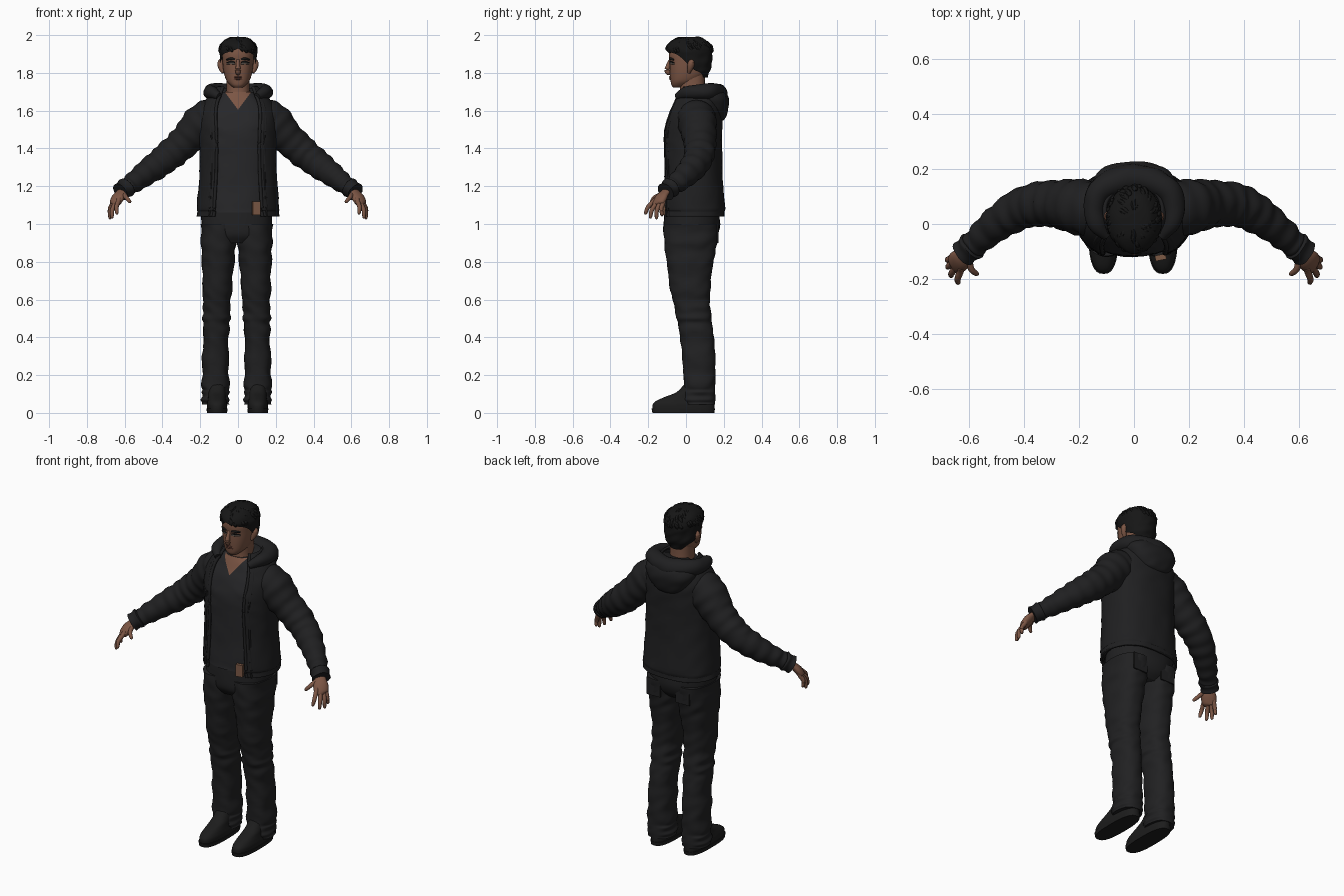
import bpy, bmesh, math, random
from mathutils import Vector, noise

random.seed(4)
if "Cube" in bpy.data.objects:
    bpy.data.objects.remove(bpy.data.objects["Cube"], do_unlink=True)


def material(name, r, g, b):
    m = bpy.data.materials.new(name)
    m.use_nodes = True
    m.diffuse_color = (r, g, b, 1)
    bsdf = m.node_tree.nodes["Principled BSDF"]
    bsdf.inputs["Base Color"].default_value = (r, g, b, 1)
    bsdf.inputs["Roughness"].default_value = 0.8
    return m


JACKET = material("jacket black", .014, .014, .015)
SHIRT = material("shirt charcoal", .02, .02, .022)
DENIM = material("trouser black", .015, .015, .016)
SHOE = material("shoe black", .012, .012, .012)
HAIR = material("hair black", .008, .008, .008)
SKIN = material("skin", .2, .092, .058)
LIP = material("lip brown", .13, .05, .036)
LEATHER = material("tan leather", .2, .1, .06)
EYE = material("eye grey", .16, .13, .11)


def resample(rows, n):
    """Catmull-Rom interpolation of rows of numbers."""
    out = []
    for i in range(len(rows) - 1):
        a, b, c, d = (rows[max(0, min(len(rows) - 1, i + k))] for k in (-1, 0, 1, 2))
        for j in range(n):
            t = j / n
            out.append([q + .5 * t * (r - p + t * (2 * p - 5 * q + 4 * r - s + t * (3 * (q - r) + s - p)))
                        for p, q, r, s in zip(a, b, c, d)])
    return out + [list(rows[-1])]


def finish(bm, name, mats):
    bmesh.ops.remove_doubles(bm, verts=bm.verts, dist=.0002)
    bmesh.ops.recalc_face_normals(bm, faces=bm.faces)
    me = bpy.data.meshes.new(name)
    bm.to_mesh(me)
    bm.free()
    for m in mats:
        me.materials.append(m)
    me.shade_smooth()
    me.set_sharp_from_angle(angle=math.radians(50))
    ob = bpy.data.objects.new(name, me)
    bpy.context.collection.objects.link(ob)
    return ob


def loft(name, rings, mat, closed=True, folds=0, edit=None, extra=()):
    """Skin a list of rings; folds adds cloth unevenness."""
    bm = bmesh.new()
    vs = [[bm.verts.new(p) for p in ring] for ring in rings]
    n = len(vs[0])
    for lo, hi in zip(vs, vs[1:]):
        for i in range(n if closed else n - 1):
            k = (i + 1) % n
            bm.faces.new((lo[i], lo[k], hi[k], hi[i]))
    if closed:
        bm.faces.new(vs[0][::-1])
        bm.faces.new(vs[-1])
    if folds:
        bm.normal_update()
        for v in bm.verts:
            c = v.co
            d = noise.noise(Vector((c.x * 14, c.y * 14, c.z * 22 + c.x * 12)))
            v.co += Vector((c.x, c.y - .04, 0)).normalized() * d * folds
    if edit:
        edit(bm)
    return finish(bm, name, (mat, *extra))


def stack(name, rows, mat, cx=0, n=5, segs=36, power=.85, gap=False, **kw):
    """Level rings from rows (z, half width, front y, back y[, front gap angle])."""
    def s(v):
        return math.copysign(abs(v) ** power, v)
    rings = []
    for row in resample(rows, n):
        z, rx, f, b = row[:4]
        g = math.radians(max(0, row[4])) if gap else 0
        steps = segs - 1 if gap else segs
        angs = [g + (2 * math.pi - 2 * g) * i / steps for i in range(segs)]
        rings.append([(cx + rx * s(math.sin(a)), (f + b) / 2 - (b - f) / 2 * s(math.cos(a)), z)
                      for a in angs])
    return loft(name, rings, mat, closed=not gap, **kw)


def tube(name, rows, mat, n=4, segs=16, flat=1, **kw):
    """Round tube along rows (x, y, z, radius)."""
    pts = resample(rows, n)
    rings = []
    for i, p in enumerate(pts):
        t = Vector(pts[min(i + 1, len(pts) - 1)][:3]) - Vector(pts[max(i - 1, 0)][:3])
        u = t.cross(Vector((0, 0, 1))).normalized()
        w = u.cross(t).normalized()
        rings.append([Vector(p[:3]) + p[3] * (u * math.cos(a) + w * flat * math.sin(a))
                      for a in (2 * math.pi * k / segs for k in range(segs))])
    return loft(name, rings, mat, **kw)


def flip(rows, s):
    return [(r[0] * s, *r[1:]) for r in rows]


# Trousers: pelvis and two legs
stack("trouser_seat", [(.9, .12, -.09, .13), (.94, .172, -.115, .165), (1.0, .187, -.118, .18),
                       (1.1, .188, -.11, .175)], DENIM, cx=-.007, folds=.004)
LEG = [(.045, .068, -.005, .153), (.07, .073, -.02, .156), (.11, .07, -.012, .156), (.15, .073, -.012, .154),
       (.3, .069, -.02, .155), (.44, .068, -.036, .143), (.5, .073, -.052, .135), (.56, .071, -.062, .13),
       (.65, .077, -.082, .128), (.8, .086, -.102, .145), (.9, .093, -.115, .166), (1.0, .096, -.115, .175)]
for side, s in (("left", 1), ("right", -1)):
    bend = [(r[0], r[1] + .0035 * (-1) ** i, *r[2:]) for i, r in enumerate(resample(LEG, 2))]
    leg = stack(side + "_trouser_leg", bend, DENIM, n=4, folds=.007)
    for v in leg.data.vertices:
        v.co.x += s * (.112 - .016 * max(0, v.co.z - .3) / .6) - .007
    # Shoe with sole
    x = s * .108 - .003
    stack(side + "_shoe_sole", [(0, .053, -.178, .15), (.022, .056, -.182, .153)], SHOE, cx=x, n=2, power=.75)
    stack(side + "_shoe", [(.02, .053, -.178, .15), (.045, .054, -.176, .15), (.065, .05, -.155, .148),
                           (.085, .047, -.11, .145), (.11, .048, -.05, .14), (.15, .046, -.01, .135)],
          SHOE, cx=x, power=.8)
    # Back pocket
    bpy.ops.mesh.primitive_cube_add(size=1, location=(s * .095, .167, .95))
    pocket = bpy.context.object
    pocket.name = side + "_back_pocket"
    pocket.scale = (.09, .008, .1)
    pocket.data.materials.append(DENIM)


# Shirt with a V neck opening to the chest
def v_neck(bm):
    for s in (1, -1):
        bmesh.ops.bisect_plane(bm, geom=bm.verts[:] + bm.edges[:] + bm.faces[:],
                               plane_co=(0, 0, 1.605), plane_no=(s * .1, 0, -.075))
    for f in bm.faces:
        c = f.calc_center_median()
        f.material_index = int(c.y < .03 and c.z - 1.605 > abs(c.x) * 1.33)


stack("shirt", [(1.06, .185, -.12, .17), (1.1, .187, -.117, .17), (1.25, .183, -.113, .165), (1.4, .185, -.117, .165),
                (1.5, .19, -.114, .165), (1.58, .19, -.092, .16), (1.65, .14, -.06, .15),
                (1.7, .085, -.038, .12)], SHIRT, folds=.005, edit=v_neck, extra=(SKIN,))

# Open jacket
BODY = [(1.04, .212, -.125, .2, 34), (1.07, .208, -.125, .197, 33), (1.085, .211, -.125, .2, 33),
        (1.25, .2, -.12, .187, 32), (1.4, .198, -.125, .185, 31), (1.5, .203, -.122, .185, 31),
        (1.58, .203, -.1, .185, 32), (1.64, .178, -.077, .18, 35), (1.69, .135, -.05, .165, 40),
        (1.725, .1, -.03, .13, 50)]
jacket = stack("jacket_body", BODY, JACKET, gap=True, segs=48, folds=.005)
shell = jacket.modifiers.new("thickness", "SOLIDIFY")
shell.thickness, shell.offset = .012, 0


def edge_path(extra):
    """Front edge of the jacket body, moved sideways by an extra angle."""
    path = []
    for z, rx, f, b, g in BODY:
        a = math.radians(g + extra)
        path.append((rx * math.sin(a) ** .85, (f + b) / 2 - (b - f) / 2 * math.cos(a) ** .85, z, .009))
    return path


SLEEVE = [(.1, .05, 1.58, .085), (.155, .055, 1.56, .1), (.2, .062, 1.525, .102), (.25, .07, 1.47, .092),
          (.3, .075, 1.42, .084), (.35, .072, 1.375, .081), (.4, .06, 1.335, .075), (.45, .034, 1.297, .071),
          (.5, 0, 1.26, .063), (.55, -.043, 1.222, .054), (.585, -.075, 1.198, .047),
          (.592, -.081, 1.193, .052), (.622, -.107, 1.17, .048)]
# Finger base and tip positions
FINGERS = {"index": ((.633, -.172, 1.118), (.642, -.218, 1.052)), "middle": ((.65, -.157, 1.11), (.669, -.192, 1.03)),
           "ring": ((.66, -.139, 1.107), (.68, -.158, 1.026)), "little": ((.663, -.122, 1.11), (.681, -.128, 1.042)),
           "thumb": ((.602, -.135, 1.155), (.57, -.187, 1.115))}
for side, s in (("left", 1), ("right", -1)):
    tube(side + "_jacket_edge", flip(edge_path(0), s), JACKET, segs=8)
    tube(side + "_jacket_seam", flip(edge_path(9), s), JACKET, segs=8, flat=.7)
    rows = [(*r[:3], r[3] + .003 * (-1) ** i) for i, r in enumerate(resample(SLEEVE, 2))]
    tube(side + "_sleeve", flip(rows, s), JACKET, n=3, segs=24, folds=.008)
    # Hand
    tube(side + "_palm", flip([(.595, -.085, 1.195, .026), (.618, -.11, 1.168, .03), (.634, -.13, 1.142, .041),
                               (.65, -.147, 1.112, .038), (.655, -.15, 1.1, .025)], s), SKIN, flat=.55)
    for label, (p, q) in FINGERS.items():
        p, q = Vector(p), Vector(q)
        mid = p.lerp(q, .5) + Vector((.006, -.006, .005))
        rows = [(*(p - (q - p) * .25), .012), (*p, .0125), (*mid, .0115), (*p.lerp(q, .9), .009), (*q, .003)]
        tube(f"{side}_{label}_finger", flip(rows, s), SKIN, n=3, segs=10)

# Jacket hood: folded rim and hanging bag
rim = [(.1, -.045, 1.675, .018), (.135, 0, 1.695, .032), (.145, .06, 1.698, .04), (.115, .13, 1.7, .046)]
tube("hood_rim", rim + [(0, .168, 1.69, .052)] + flip(rim[::-1], -1), JACKET, n=6, segs=20, folds=.005)
stack("hood_bag", [(1.545, .04, .13, .19), (1.56, .085, .1, .207), (1.6, .125, .06, .222), (1.65, .15, .04, .227),
                   (1.69, .15, .03, .215), (1.72, .115, .06, .185)], JACKET, folds=.005)

# Leather tag at the waist
bpy.ops.mesh.primitive_cube_add(size=1, location=(.097, -.122, 1.083))
tag = bpy.context.object
tag.name = "waist_tag"
tag.scale = (.04, .02, .07)
tag.rotation_euler.z = .2
tag.data.materials.append(LEATHER)

# Neck and head
stack("neck", [(1.6, .085, -.045, .12), (1.66, .07, -.042, .11), (1.71, .062, -.033, .1), (1.8, .062, -.035, .1)], SKIN)
stack("head", [(1.723, .025, -.068, -.01), (1.735, .041, -.077, .02), (1.755, .059, -.081, .06), (1.785, .071, -.084, .095),
               (1.82, .078, -.086, .11), (1.86, .082, -.087, .118), (1.9, .083, -.09, .12), (1.94, .077, -.08, .115),
               (1.97, .055, -.05, .09), (1.98, .03, -.02, .06)], SKIN)
tube("nose", [(0, -.082, 1.868, .009), (0, -.094, 1.84, .011), (0, -.1, 1.815, .0145), (0, -.092, 1.8, .013),
              (0, -.082, 1.797, .006)], SKIN, segs=12)
for name, z, y in (("upper_lip", 1.778, -.083), ("lower_lip", 1.768, -.082)):
    tube(name, [(-.028, y + .008, z - .002, .002), (0, y - .001, z, .007), (.028, y + .008, z - .002, .002)],
         LIP, segs=10, flat=.7)
for side, s in (("left", 1), ("right", -1)):
    for part, z, r, mat in (("brow", 1.873, .008, HAIR), ("lash", 1.857, .005, HAIR), ("eye", 1.85, .006, EYE)):
        tube(f"{side}_{part}", flip([(.016, -.083, z - .002, r * .7), (.036, -.081, z + .002, r),
                                     (.06, -.063, z - .003, r * .5)], s), mat, segs=8)
    tube(side + "_ear", flip([(.078, .015, 1.8, .008), (.088, .022, 1.825, .015), (.092, .028, 1.852, .018),
                              (.086, .028, 1.872, .008)], s), SKIN, segs=12)

# Hair shell with open face, plus loose locks
stack("hair", [(1.775, .06, -.04, .11, 140), (1.8, .075, -.07, .122, 120), (1.82, .088, -.08, .13, 96),
               (1.85, .093, -.085, .136, 80), (1.88, .096, -.09, .139, 66), (1.9, .098, -.098, .14, 50),
               (1.915, .099, -.102, .139, 20), (1.93, .098, -.103, .137, 0), (1.955, .087, -.093, .124, 0),
               (1.98, .06, -.06, .095, 0), (1.989, .03, -.025, .055, 0), (1.991, 0, .015, .015, 0)],
      HAIR, gap=True, segs=48, power=.95, folds=.009)
for i in range(60):
    a, h = random.uniform(0, 2 * math.pi), random.uniform(.15, 1.3)
    path = []
    for k, r in enumerate((.007, .011, .008, .001)):
        e, lift = h - .17 * k, 1.0 + .006 * k
        path.append((.094 * math.cos(a + .06 * k) * math.cos(e) * lift,
                     .018 + .118 * math.sin(a + .06 * k) * math.cos(e) * lift,
                     1.918 + .07 * math.sin(max(e, -.1)), r))
    tube(f"hair_lock_{i}", path, HAIR, n=3, segs=7)
